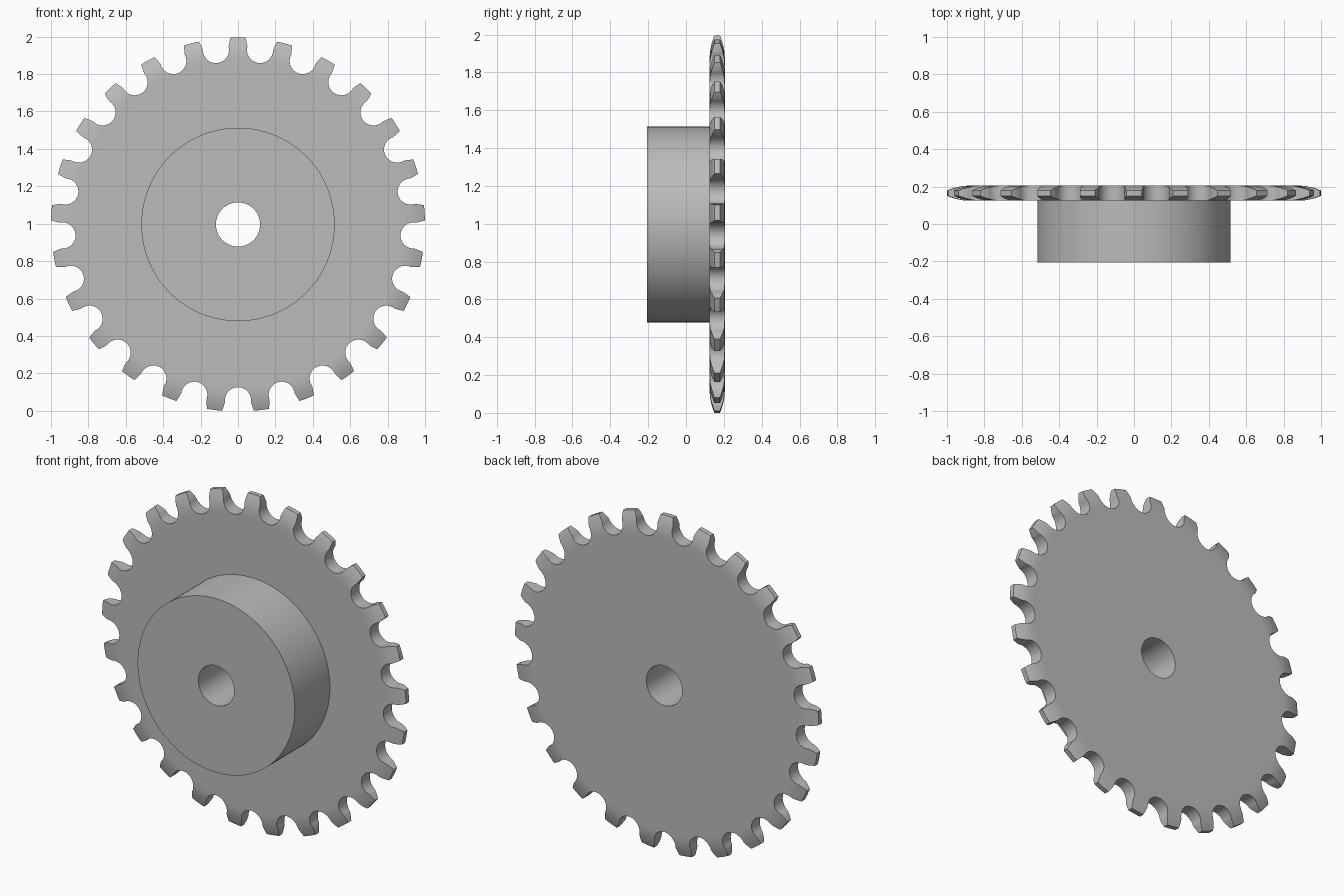
import bpy, bmesh
from math import sin, cos, pi, radians
from mathutils import Matrix, Vector

TEETH = 25
TIP, ROOT_CENTRE, ROOT_RADIUS = 1.0, 0.94, 0.07
BORE, HUB = 0.118, 0.517
FRONT, PLATE_FRONT, PLATE_BACK = -0.205, 0.125, 0.205
CENTRE_Z = 0.996

if "Cube" in bpy.data.objects:
    bpy.data.objects.remove(bpy.data.objects["Cube"], do_unlink=True)

steel = bpy.data.materials.new("grey steel")
steel.use_nodes = True
GREY = (0.5, 0.5, 0.5, 1)
steel.diffuse_color = GREY
steel.node_tree.nodes["Principled BSDF"].inputs["Base Color"].default_value = GREY


def make_object(name, bm):
    bmesh.ops.recalc_face_normals(bm, faces=bm.faces)
    mesh = bpy.data.meshes.new(name)
    bm.to_mesh(mesh)
    bm.free()
    mesh.materials.append(steel)
    obj = bpy.data.objects.new(name, mesh)
    bpy.context.collection.objects.link(obj)
    obj.location.z = CENTRE_Z
    return obj


# Turned body: bore, hub and plate with a rounded rim, as (radius, y) pairs
mid = (PLATE_FRONT + PLATE_BACK) / 2
half = (PLATE_BACK - PLATE_FRONT) / 2
rim = [(0.88 + 0.13 * t, half - 0.03 * t * t) for t in (i / 8 for i in range(9))]
profile = [(BORE, FRONT), (HUB, FRONT), (HUB, PLATE_FRONT), (0.86, PLATE_FRONT)]
profile += [(r, mid - h) for r, h in rim]
profile += [(r, mid + h) for r, h in reversed(rim)]
profile += [(0.86, PLATE_BACK), (BORE, PLATE_BACK)]

bm = bmesh.new()
verts = [bm.verts.new((r, y, 0)) for r, y in profile]
edges = [bm.edges.new((v, verts[i - 1])) for i, v in enumerate(verts)]
bmesh.ops.spin(bm, geom=verts + edges, axis=(0, 1, 0), cent=(0, 0, 0),
               angle=2 * pi, steps=150)
bmesh.ops.remove_doubles(bm, verts=bm.verts, dist=1e-4)
sprocket = make_object("sprocket", bm)

# Tooth outline: flank, round root, flank, tip, repeated around the wheel
flank = [(0.085, 0.996), (0.077, 0.975)]
root = [(ROOT_RADIUS * cos(a), ROOT_CENTRE - ROOT_RADIUS * sin(a))
        for a in (radians(-8 + 196 * i / 16) for i in range(17))]
gap = flank + root + [(-x, z) for x, z in reversed(flank)]
pitch = 2 * pi / TEETH
outline = []
for n in range(TEETH):
    turn = Matrix.Rotation((n + 0.5) * pitch, 2)
    outline += [turn @ Vector(p) for p in gap]
    outline.append(Matrix.Rotation((n + 1) * pitch, 2) @ Vector((0, TIP)))

bm = bmesh.new()
face = bm.faces.new([bm.verts.new((p.x, -0.5, p.y)) for p in outline])
solid = bmesh.ops.extrude_face_region(bm, geom=[face])
bmesh.ops.translate(bm, vec=(0, 1, 0),
                    verts=[g for g in solid["geom"] if isinstance(g, bmesh.types.BMVert)])
cutter = make_object("tooth_outline", bm)
cutter.hide_render = True

# Trim the turned body to the tooth outline
trim = sprocket.modifiers.new("teeth", 'BOOLEAN')
trim.operation = 'INTERSECT'
trim.solver = 'EXACT'
trim.object = cutter
bpy.context.view_layer.update()
bpy.ops.object.select_all(action='DESELECT')
sprocket.select_set(True)
bpy.context.view_layer.objects.active = sprocket
bpy.ops.object.modifier_apply(modifier=trim.name)
bpy.data.objects.remove(cutter, do_unlink=True)
bpy.ops.object.shade_smooth_by_angle(angle=radians(30))
